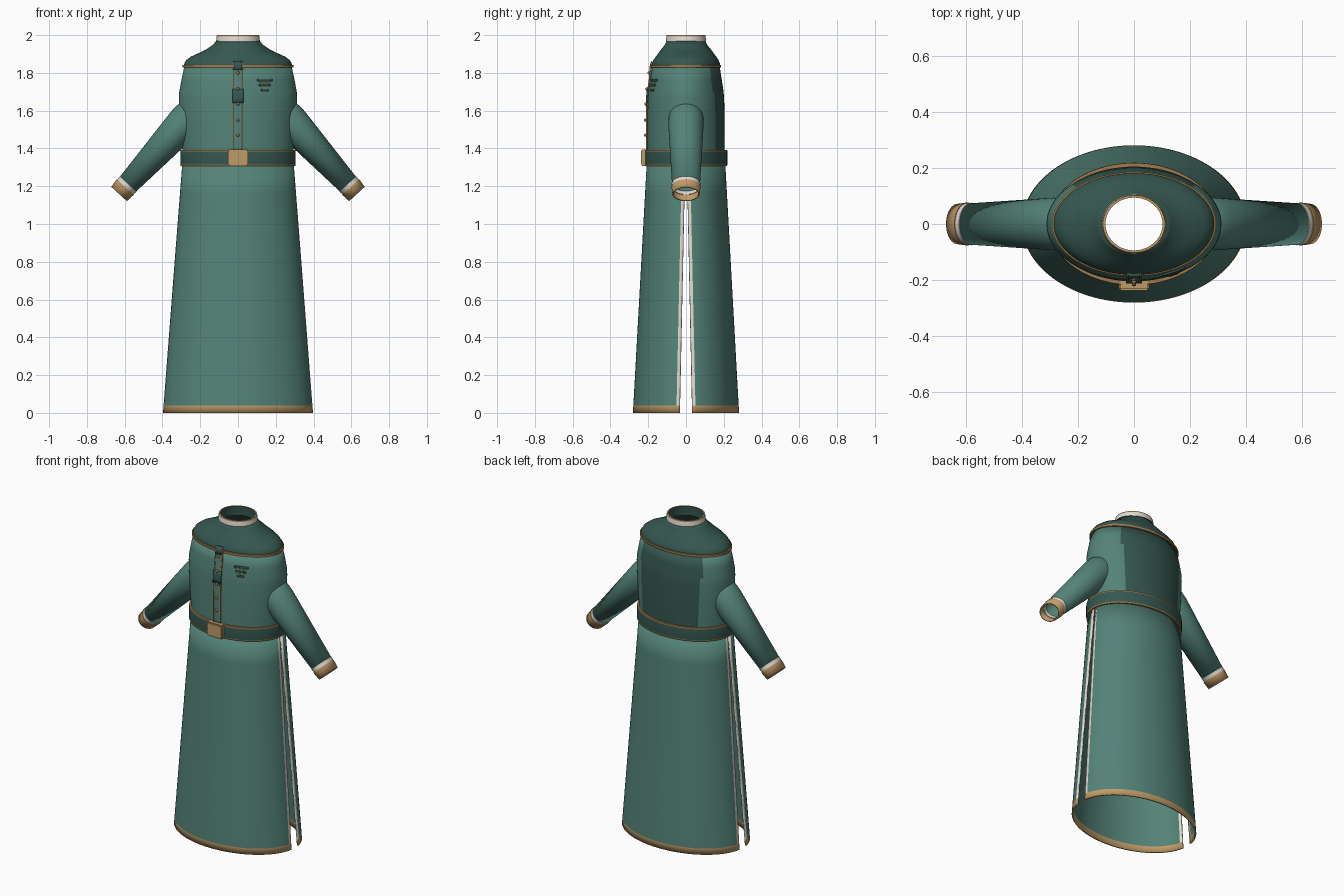
import bpy, bmesh
from math import sin, cos, asin, pi, sqrt
from mathutils import Vector

cube = bpy.data.objects.get("Cube")
if cube:
    bpy.data.objects.remove(cube, do_unlink=True)


def material(name, rgb):
    m = bpy.data.materials.new(name)
    m.use_nodes = True
    m.diffuse_color = (*rgb, 1)
    m.node_tree.nodes["Principled BSDF"].inputs["Base Color"].default_value = (*rgb, 1)
    return m


TEAL, DARK, GOLD, BRONZE, CREAM = range(5)
MATS = [material("teal cloth", (0.088, 0.225, 0.188)),
        material("dark teal cloth", (0.036, 0.095, 0.08)),
        material("gold trim", (0.53, 0.33, 0.14)),
        material("bronze piping", (0.36, 0.19, 0.07)),
        material("cream lining", (0.74, 0.70, 0.64))]


def finish(name, bm, thickness=0.0, mirror=False, angle=0.6):
    """Turn a bmesh into a smooth-shaded object with optional shell and mirror."""
    mesh = bpy.data.meshes.new(name)
    bm.to_mesh(mesh)
    bm.free()
    for m in MATS:
        mesh.materials.append(m)
    ob = bpy.data.objects.new(name, mesh)
    bpy.context.collection.objects.link(ob)
    bpy.ops.object.select_all(action='DESELECT')
    ob.select_set(True)
    bpy.context.view_layer.objects.active = ob
    bpy.ops.object.shade_smooth_by_angle(angle=angle)
    if thickness:
        shell = ob.modifiers.new("shell", 'SOLIDIFY')
        shell.thickness = thickness
        shell.offset = -1
    if mirror:
        mod = ob.modifiers.new("mirror", 'MIRROR')
        mod.use_mirror_merge = False
    return ob


def sheet(name, rows, rule, closed=True, **kw):
    """Skin rows of points; rule(row, column, centre) gives the colour."""
    bm = bmesh.new()
    grid = [[bm.verts.new(p) for p in row] for row in rows]
    n = len(rows[0])
    for j in range(len(rows) - 1):
        for i in range(n if closed else n - 1):
            k = (i + 1) % n
            f = bm.faces.new((grid[j][i], grid[j][k], grid[j + 1][k], grid[j + 1][i]))
            f.material_index = rule(j, i, f.calc_center_median())
    return finish(name, bm, **kw)


def ring(z, rx, ry, n=80):
    return [(rx * cos(2 * pi * i / n), ry * sin(2 * pi * i / n), z) for i in range(n)]


def body(name, profile, rule, **kw):
    return sheet(name, [ring(*p) for p in profile], rule, **kw)


# Torso with a dark panel on the back
torso = [(1.30, 0.292, 0.204), (1.40, 0.295, 0.205), (1.55, 0.306, 0.205),
         (1.66, 0.313, 0.202), (1.70, 0.311, 0.199), (1.76, 0.30, 0.19),
         (1.835, 0.284, 0.178)]
body("torso", torso,
     lambda j, i, c: DARK if c.y > 0 and abs(c.x) < 0.67 * torso[j][1] else TEAL,
     thickness=0.008)

# Shoulder yoke, its piping and the standing collar
yoke = [(1.83, 0.290, 0.183), (1.85, 0.284, 0.180), (1.868, 0.274, 0.172),
        (1.886, 0.250, 0.160), (1.905, 0.208, 0.146), (1.922, 0.172, 0.134),
        (1.948, 0.133, 0.112), (1.972, 0.113, 0.102)]
body("shoulder_yoke", yoke, lambda j, i, c: DARK, thickness=0.008)
body("yoke_piping", [(1.828, 0.282, 0.176), (1.828, 0.293, 0.186),
                     (1.841, 0.293, 0.186), (1.843, 0.282, 0.176)],
     lambda j, i, c: BRONZE)
body("collar", [(1.966, 0.116, 0.106), (1.993, 0.113, 0.104), (2.0, 0.111, 0.102),
                (2.0, 0.102, 0.094), (1.94, 0.104, 0.096)],
     lambda j, i, c: [CREAM, GOLD, GOLD, DARK][j])

# Belt with piping on both edges
body("belt", [(1.308, 0.290, 0.20), (1.308, 0.304, 0.218), (1.316, 0.305, 0.219),
              (1.384, 0.305, 0.219), (1.392, 0.304, 0.218), (1.392, 0.288, 0.20)],
     lambda j, i, c: DARK if j == 2 else BRONZE)

bm = bmesh.new()
bmesh.ops.create_cube(bm, size=1)
for v in bm.verts:
    v.co = (v.co.x * 0.108, v.co.y * 0.04 - 0.218, v.co.z * 0.086 + 1.351)
bmesh.ops.bevel(bm, geom=bm.edges[:], offset=0.006, segments=2, affect='EDGES')
for f in bm.faces:
    f.material_index = GOLD
finish("belt_buckle", bm)


# Skirt: front and back panels parted by a side slit that widens downwards
def skirt_row(z, base, n=48):
    t = z / 1.32
    rx, ry = 0.40 - 0.105 * t, 0.281 - 0.073 * t
    gap = 0.034 - 0.029 * t
    edge, trim = asin(gap / ry), asin((gap + 0.017) / ry)
    angles = [edge] + [trim + (pi - 2 * trim) * i / n for i in range(n + 1)] + [pi - edge]
    return [(rx * cos(a + base), ry * sin(a + base), z) for a in angles]


def skirt_colour(j, i, c):
    if c.z < 0.038:
        return GOLD
    return CREAM if i in (0, 49) else TEAL


heights = [0.0, 0.038] + [0.038 + 1.282 * k / 8 for k in range(1, 9)]
for name, base in (("skirt_back", 0), ("skirt_front", pi)):
    sheet(name, [skirt_row(z, base) for z in heights], skirt_colour,
          closed=False, thickness=0.009)

# Sleeves: tapering tubes ending in a cream band and a gold cuff
start, end = Vector((0.265, 0, 1.557)), Vector((0.63, 0, 1.159))
along = (end - start).normalized()
across = along.cross(Vector((0, 1, 0)))
length = (end - start).length


def sleeve_row(d, ry, rv, n=40):
    centre = start + along * d
    return [centre + Vector((0, ry * cos(2 * pi * i / n), 0))
            + across * rv * sin(2 * pi * i / n) for i in range(n)]


sleeve = [(-0.055, 0.068, 0.068), (-0.04, 0.083, 0.083), (-0.015, 0.091, 0.091),
          (0.03, 0.094, 0.092), (length - 0.07, 0.074, 0.058)]
cuff = [(length - 0.074, 0.073, 0.057), (length - 0.072, 0.076, 0.060),
        (length - 0.050, 0.074, 0.058), (length - 0.050, 0.077, 0.061),
        (length, 0.072, 0.056)]
sheet("sleeves", [sleeve_row(*s) for s in sleeve], lambda j, i, c: TEAL,
      thickness=0.006, mirror=True)
sheet("cuffs", [sleeve_row(*s) for s in cuff],
      lambda j, i, c: CREAM if j < 2 else GOLD, thickness=0.007, mirror=True)


# Plates that hug the curve of the chest
def chest_y(x, z):
    profile = torso[:-1] + yoke
    for a, b in zip(profile, profile[1:]):
        if a[0] <= z <= b[0]:
            t = (z - a[0]) / (b[0] - a[0])
            rx, ry = a[1] + (b[1] - a[1]) * t, a[2] + (b[2] - a[2]) * t
            return -ry * sqrt(1 - (x / rx) ** 2)


def chest_plate(name, x0, x1, z0, z1, colour, lift):
    nx, nz = 6, max(2, int((z1 - z0) / 0.02))
    rows = []
    for j in range(nz + 1):
        z = z0 + (z1 - z0) * j / nz
        xs = [x0 + (x1 - x0) * i / nx for i in range(nx + 1)]
        rows.append([(x, chest_y(x, z) - lift, z) for x in xs])
    sheet(name, rows, lambda j, i, c: colour, closed=False, thickness=0.008)


# Front placket with bronze edges and dark tabs
chest_plate("placket", -0.022, 0.022, 1.385, 1.86, TEAL, 0.006)
for side, x in (("right", -0.023), ("left", 0.023)):
    chest_plate("placket_edge_" + side, x - 0.003, x + 0.003, 1.385, 1.86, BRONZE, 0.008)
chest_plate("placket_top_tab", -0.02, 0.02, 1.815, 1.862, DARK, 0.010)
chest_plate("placket_middle_tab", -0.028, 0.028, 1.64, 1.715, DARK, 0.010)

# Buttons
for k, z in enumerate((1.80, 1.715, 1.635, 1.55, 1.47)):
    bm = bmesh.new()
    bmesh.ops.create_uvsphere(bm, u_segments=12, v_segments=8, radius=0.008)
    bmesh.ops.translate(bm, verts=bm.verts, vec=(0, chest_y(0, z) - 0.010, z))
    for f in bm.faces:
        f.material_index = BRONZE
    finish("button_%d" % (k + 1), bm)

# Three short bars on the left chest
for k, (half, z) in enumerate(((0.040, 1.762), (0.029, 1.736), (0.019, 1.710))):
    x = 0.143
    chest_plate("chest_bar_%d" % (k + 1), x - half, x + half, z - 0.005, z + 0.005, DARK, 0.007)
    chest_plate("chest_bar_edge_%d" % (k + 1), x - half * 0.8, x + half * 0.8,
                z - 0.008, z - 0.004, BRONZE, 0.008)
